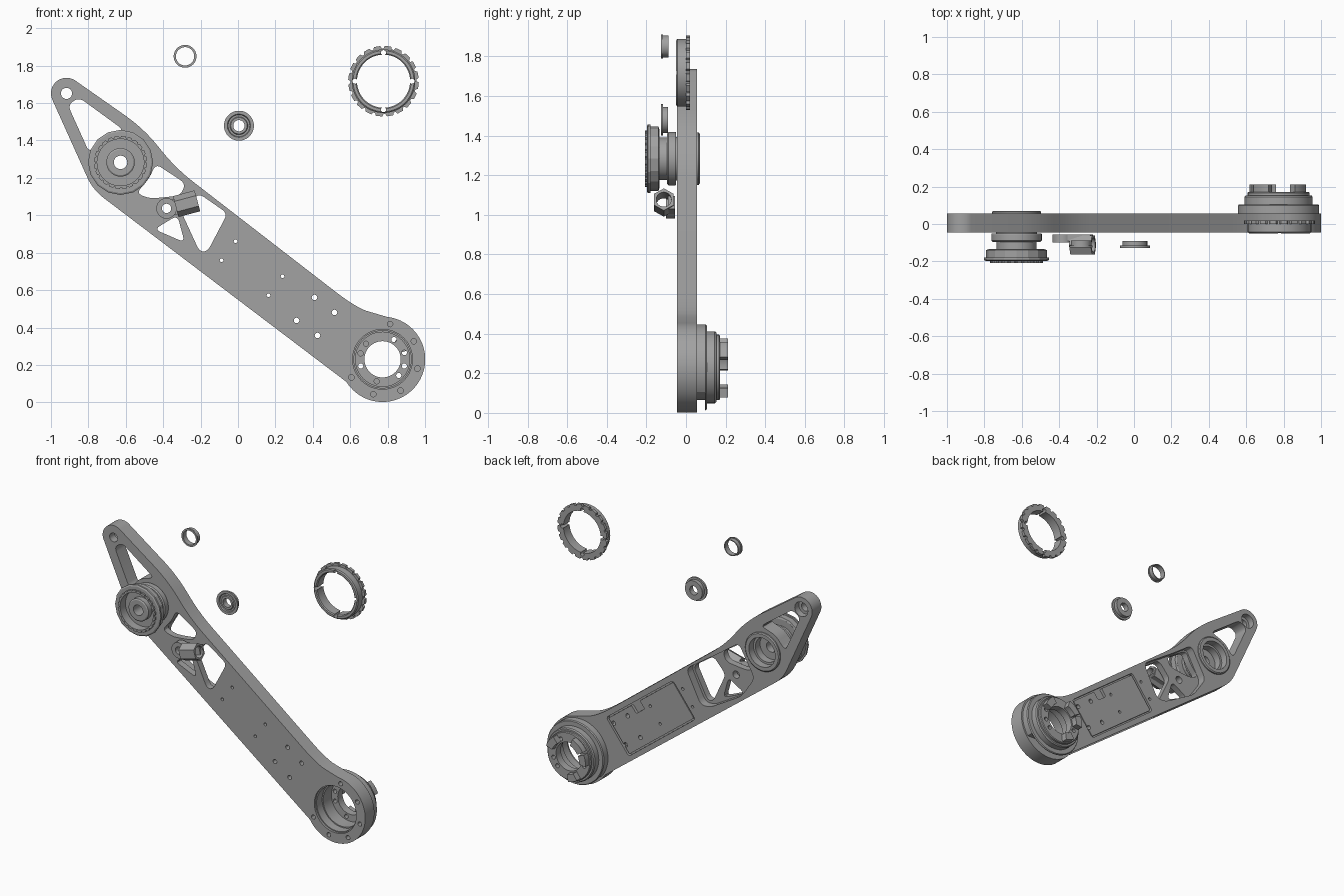
import bpy, bmesh
from math import sin, cos, pi, radians
from mathutils import Vector

if "Cube" in bpy.data.objects:
    bpy.data.objects.remove(bpy.data.objects["Cube"], do_unlink=True)

GREY = bpy.data.materials.new("machined_grey")
GREY.use_nodes = True
GREY.diffuse_color = (0.36, 0.36, 0.36, 1)
GREY.node_tree.nodes["Principled BSDF"].inputs["Base Color"].default_value = (0.36, 0.36, 0.36, 1)


def finish(name, bm):
    bmesh.ops.recalc_face_normals(bm, faces=bm.faces)
    mesh = bpy.data.meshes.new(name)
    bm.to_mesh(mesh)
    bm.free()
    mesh.materials.append(GREY)
    obj = bpy.data.objects.new(name, mesh)
    bpy.context.collection.objects.link(obj)
    return obj


def prism(name, outline, y0, y1):
    """Extrude an x-z outline from y0 to y1."""
    bm = bmesh.new()
    face = bm.faces.new([bm.verts.new((x, y0, z)) for x, z in outline])
    ext = bmesh.ops.extrude_face_region(bm, geom=[face])["geom"]
    verts = [v for v in ext if isinstance(v, bmesh.types.BMVert)]
    bmesh.ops.translate(bm, verts=verts, vec=(0, y1 - y0, 0))
    return finish(name, bm)


def lathe(name, centre, profile, seg=48):
    """Spin a closed (radius, y) profile round the y axis through centre."""
    cx, cz = centre
    bm = bmesh.new()
    rings = [[bm.verts.new((cx + r * cos(2 * pi * i / seg), y, cz + r * sin(2 * pi * i / seg)))
              for i in range(seg)] for r, y in profile]
    for k, a in enumerate(rings):
        b = rings[(k + 1) % len(rings)]
        for i in range(seg):
            j = (i + 1) % seg
            bm.faces.new((a[i], a[j], b[j], b[i]))
    return finish(name, bm)


def arc(centre, r, a0, a1, n=24):
    angles = [radians(a0 + (a1 - a0) * i / n) for i in range(n + 1)]
    return [(centre[0] + r * cos(a), centre[1] + r * sin(a)) for a in angles]


def circle(centre, r, n=24):
    return arc(centre, r, 0, 360, n)[:-1]


def rounded(points, r, steps=5):
    """Round each corner of a polygon."""
    pts, out = [Vector(p) for p in points], []
    for i, p in enumerate(pts):
        a, b = pts[i - 1] - p, pts[(i + 1) % len(pts)] - p
        s = p + a.normalized() * min(r, a.length * 0.45)
        e = p + b.normalized() * min(r, b.length * 0.45)
        for k in range(steps + 1):
            t = k / steps
            out.append(tuple(s * (1 - t) ** 2 + p * 2 * t * (1 - t) + e * t * t))
    return out


def gear(centre, r, depth, teeth):
    shape = ((0, depth), (0.18, depth), (0.3, 0), (0.88, 0))
    return [(centre[0] + (r - d) * cos(2 * pi * (i + t) / teeth),
             centre[1] + (r - d) * sin(2 * pi * (i + t) / teeth))
            for i in range(teeth) for t, d in shape]


def cut(obj, outlines, y0, y1):
    """Remove extruded outlines from an object."""
    for outline in outlines:
        cutter = prism("cutter", outline, y0, y1)
        cutter.hide_render = True
        mod = obj.modifiers.new("cut", "BOOLEAN")
        mod.operation, mod.solver, mod.object = "DIFFERENCE", "EXACT", cutter
        deps = bpy.context.evaluated_depsgraph_get()
        mesh = bpy.data.meshes.new_from_object(obj.evaluated_get(deps))
        obj.modifiers.clear()
        obj.data = mesh
        bpy.data.objects.remove(cutter, do_unlink=True)
    return obj


HUB, TIP, PULLEY, EYE = (0.773, 0.23), (-0.917, 1.652), (-0.628, 1.283), (-0.382, 1.037)

# Arm body
outline = (arc(TIP, 0.083, 205, 55)
           + rounded([(-0.85, 1.71), (-0.5, 1.46), (-0.335, 1.253), (0.62, 0.515), (0.76, 0.46)], 0.12)[6:-6]
           + arc(HUB, 0.228, 84, -148, 48)
           + rounded([(0.5, 0.165), (-0.775, 1.136), (-0.99, 1.6)], 0.07)[6:-6])
arm = prism("arm", outline, -0.045, 0.055)

windows = [
    [(-0.91, 1.59), (-0.85, 1.63), (-0.61, 1.455), (-0.72, 1.42), (-0.795, 1.335)],
    [(-0.44, 1.275), (-0.28, 1.17), (-0.307, 1.107), (-0.404, 1.095), (-0.473, 1.09), (-0.543, 1.118), (-0.473, 1.2)],
    [(-0.211, 1.118), (-0.056, 1.01), (-0.163, 0.807), (-0.206, 0.807), (-0.302, 1.016)],
    [(-0.447, 0.925), (-0.324, 1.0), (-0.285, 0.855)],
]
cut(arm, [rounded(w, 0.035) for w in windows], -0.2, 0.2)

# Rear recess behind the spokes
recess = [(-0.44, 1.29), (-0.29, 1.18), (-0.04, 1.01), (-0.15, 0.79), (-0.22, 0.79), (-0.46, 0.93), (-0.56, 1.08)]
cut(arm, [rounded(recess, 0.04)], 0.0, 0.2)
cut(arm, [circle(TIP, 0.05)], 0.01, 0.2)
cut(arm, [circle(TIP, 0.03), circle(EYE, 0.025), circle(PULLEY, 0.11, 48), circle(HUB, 0.16, 48)], -0.2, 0.2)


# Rear cover panel, laid out along the arm
def along(points):
    return [(0.793 * u + 0.609 * v, 0.77 - 0.609 * u + 0.793 * v) for u, v in points]


panel = [(-0.02, -0.13), (0.6, -0.13), (0.6, 0.13), (0.38, 0.13), (0.38, 0.07),
         (0.3, 0.07), (0.3, 0.13), (-0.02, 0.13)]
pocket = [(-0.03, -0.14), (0.61, -0.14), (0.61, 0.14), (-0.03, 0.14)]
cut(arm, [rounded(along(pocket), 0.02)], 0.03, 0.2)
cover = prism("cover_panel", rounded(along(panel), 0.012), 0.03, 0.05)

small = [(-0.013, 0.861), (-0.088, 0.759), (0.238, 0.674), (0.163, 0.572)]
large = [(0.409, 0.561), (0.516, 0.481), (0.313, 0.438), (0.425, 0.358)]
screws = [circle(p, 0.01, 12) for p in small] + [circle(p, 0.015, 12) for p in large]
rim_holes = [circle(arc(HUB, 0.193, a, a, 1)[0], 0.015, 12) for a in (78, 30, -15, -60, -105, -150)]
cut(arm, screws + rim_holes, -0.2, 0.2)
cut(cover, screws, -0.2, 0.2)

# Large joint: rear boss, bearing carrier and locking tabs
boss = lathe("joint_boss", HUB, [(0.165, 0.05), (0.217, 0.05), (0.217, 0.098), (0.212, 0.105), (0.165, 0.105)])
cut(boss, [[(0.4, -0.1), (1.2, -0.1), (1.2, 0.1), (0.4, 0.1)]], 0.055, 0.095)
carrier = lathe("bearing_carrier", HUB, [
    (0.165, -0.03), (0.165, 0.1), (0.182, 0.1), (0.182, 0.145), (0.176, 0.153), (0.165, 0.153),
    (0.165, 0.167), (0.16, 0.172), (0.097, 0.172), (0.097, 0.12), (0.145, 0.12), (0.145, 0.03),
    (0.153, 0.03), (0.153, -0.03)])
floor_holes = [circle(arc(HUB, 0.122, a, a, 1)[0], 0.014, 12) for a in (60, 17, -17, -45, -105, -163, 165, 137)]
cut(carrier, floor_holes, 0.05, 0.3)
for i, (a0, a1) in enumerate(((20, 55), (110, 150), (156, 186), (235, 262))):
    tab = arc(HUB, 0.155, a0, a1, 8) + arc(HUB, 0.106, a1, a0, 8)
    prism(f"locking_tab_{i + 1}", tab, 0.165, 0.212)

# Pulley: shaft, flanges, bore and toothed face
lathe("pulley_hub", PULLEY, [
    (0.1, 0.07), (0.125, 0.07), (0.132, 0.064), (0.132, 0.052), (0.11, 0.052), (0.11, -0.05), (0.133, -0.05),
    (0.135, -0.055), (0.135, -0.088), (0.128, -0.095), (0.107, -0.095), (0.107, -0.135),
    (0.15, -0.135), (0.15, -0.15), (0.076, -0.15), (0.076, -0.185), (0.068, -0.19), (0.036, -0.19),
    (0.036, -0.03), (0.085, -0.03), (0.085, 0.02), (0.1, 0.02)])
lathe("pulley_flange", PULLEY, [
    (0.13, -0.14), (0.15, -0.135), (0.163, -0.14), (0.163, -0.18), (0.174, -0.18),
    (0.174, -0.192), (0.165, -0.197), (0.13, -0.197)], 16)
teeth = prism("pulley_teeth", gear(PULLEY, 0.142, 0.008, 24), -0.145, -0.208)
cut(teeth, [circle(PULLEY, 0.125, 48)], -0.3, 0)

# Cable clip: eyelet, neck and hexagonal tube
eyelet = prism("clip_eyelet", circle(EYE, 0.055, 24), -0.1, -0.055)
cut(eyelet, [circle(EYE, 0.025)], -0.3, 0)
prism("clip_neck", [(-0.345, 1.0), (-0.22, 1.03), (-0.235, 1.095), (-0.36, 1.085)], -0.09, -0.055)
bm = bmesh.new()
axis, side, up = Vector((0.966, 0, 0.259)), Vector((0, 1, 0)), Vector((-0.259, 0, 0.966))
middle, n = Vector((-0.275, -0.112, 1.062)), 24
loops = []
for r, t, hexagon in ((0.05, -0.06, 1), (0.05, 0.06, 1), (0.038, 0.06, 0), (0.038, -0.06, 0)):
    ring = []
    for i in range(n):
        a = 2 * pi * i / n
        reach = r / cos((a + pi / 6) % (pi / 3) - pi / 6) if hexagon else r
        ring.append(bm.verts.new(middle + axis * t + side * reach * cos(a) + up * reach * sin(a)))
    loops.append(ring)
for k in range(4):
    for i in range(n):
        j, nxt = (i + 1) % n, loops[(k + 1) % 4]
        bm.faces.new((loops[k][i], loops[k][j], nxt[j], nxt[i]))
finish("clip_tube", bm)

# Loose lock ring with scalloped rim
LOCK = (0.778, 1.717)
lock = lathe("lock_ring", LOCK, [(0.142, -0.045), (0.148, -0.05), (0.163, -0.05), (0.17, -0.044),
                                 (0.17, 0.002), (0.142, 0.002)])
rim = prism("lock_ring_teeth", gear(LOCK, 0.189, 0.013, 20), 0.0, 0.02)
cut(rim, [circle(LOCK, 0.142, 48)], -0.2, 0.2)
pins = [circle(arc(LOCK, 0.152, a, a, 1)[0], 0.014, 12) for a in (0, 90, 180, 270)]
cut(lock, pins, -0.2, 0.2)
cut(rim, pins, -0.2, 0.2)

# Loose flanged washer and sleeve
lathe("flanged_washer", (0.005, 1.479), [
    (0.03, -0.127), (0.044, -0.127), (0.048, -0.12), (0.058, -0.12), (0.062, -0.127), (0.08, -0.127),
    (0.08, -0.115), (0.066, -0.115), (0.066, -0.09), (0.03, -0.09)])
lathe("flanged_sleeve", (-0.283, 1.85), [
    (0.049, -0.125), (0.061, -0.125), (0.061, -0.115), (0.055, -0.115), (0.055, -0.088), (0.049, -0.088)])

# Smooth curved walls, keep edges crisp
bpy.ops.object.select_all(action="DESELECT")
for obj in bpy.context.collection.objects:
    if obj.type == "MESH" and GREY.name in obj.data.materials:
        obj.select_set(True)
        bpy.context.view_layer.objects.active = obj
bpy.ops.object.shade_smooth_by_angle(angle=radians(20))
